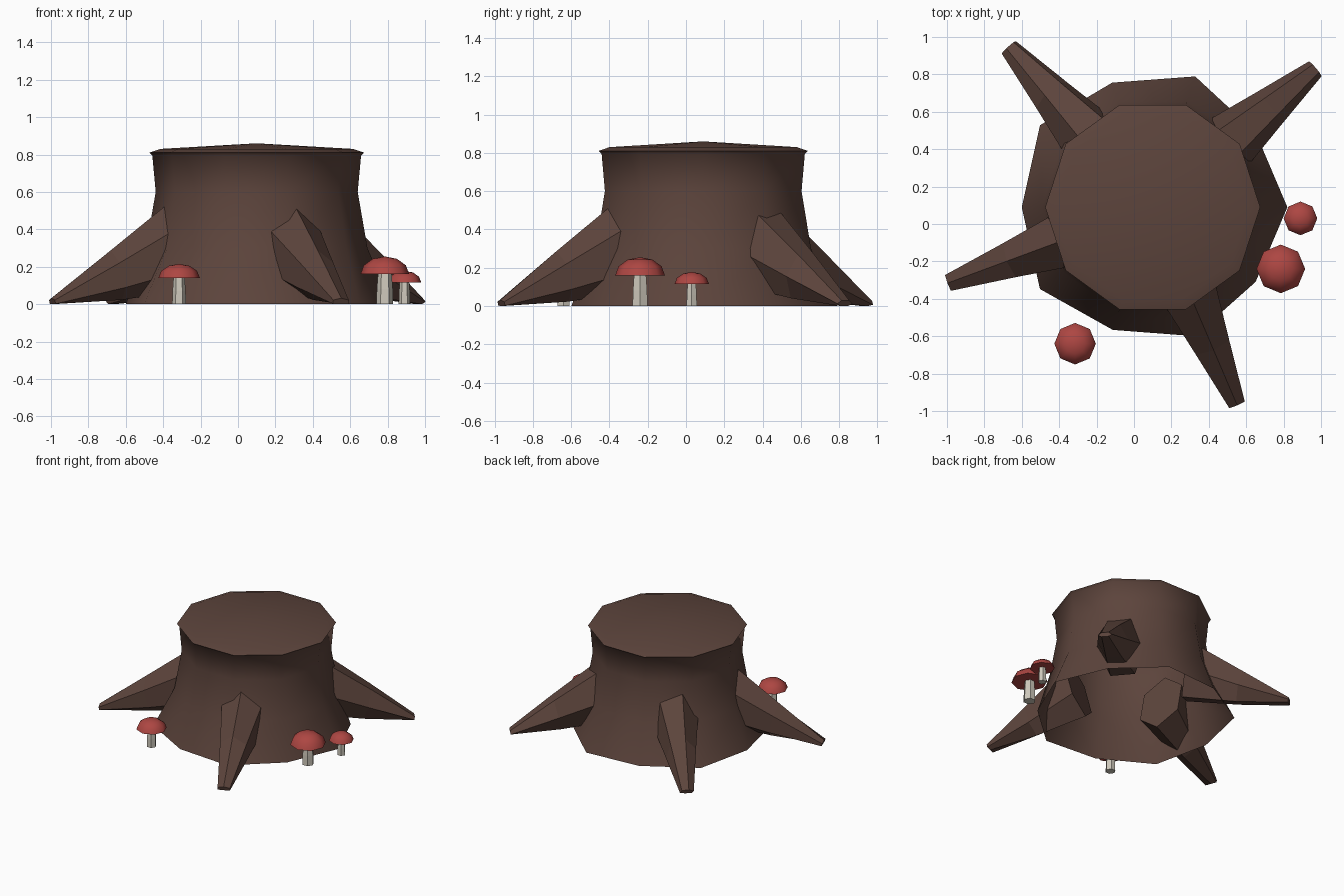
import bpy, bmesh, math

if "Cube" in bpy.data.objects:
    bpy.data.objects.remove(bpy.data.objects["Cube"])

CX, CY = 0.10, 0.09  # stump centre


def material(name, color):
    m = bpy.data.materials.new(name)
    m.diffuse_color = (*color, 1)
    m.use_nodes = True
    m.node_tree.nodes["Principled BSDF"].inputs["Base Color"].default_value = m.diffuse_color
    return m


bark = material("bark_brown", (0.108, 0.058, 0.045))
red = material("cap_red", (0.42, 0.062, 0.055))
cream = material("stem_cream", (0.62, 0.58, 0.50))


def loft(name, rings, mat, cap_start=True, cap_end=True, smooth=None):
    """Skin a list of equal-length point rings into one object."""
    bm = bmesh.new()
    loops = [[bm.verts.new(p) for p in ring] for ring in rings]
    n = len(loops[0])
    for a, b in zip(loops, loops[1:]):
        for i in range(n):
            j = (i + 1) % n
            bm.faces.new((a[i], a[j], b[j], b[i]))
    if cap_start:
        bm.faces.new(loops[0][::-1])
    if cap_end:
        bm.faces.new(loops[-1])
    bmesh.ops.remove_doubles(bm, verts=bm.verts, dist=0.0005)
    bmesh.ops.recalc_face_normals(bm, faces=bm.faces)
    me = bpy.data.meshes.new(name)
    bm.to_mesh(me)
    bm.free()
    me.materials.append(mat)
    ob = bpy.data.objects.new(name, me)
    bpy.context.collection.objects.link(ob)
    if smooth:
        bpy.ops.object.select_all(action='DESELECT')
        bpy.context.view_layer.objects.active = ob
        ob.select_set(True)
        bpy.ops.object.shade_smooth_by_angle(angle=math.radians(smooth))
    return ob


def ring(x, y, z, radii):
    n = len(radii)
    return [(x + r * math.cos(i * math.tau / n), y + r * math.sin(i * math.tau / n), z)
            for i, r in enumerate(radii)]


# Stump: uneven flared base, waist, small lip and shallow crown; open underneath
base = [0.72, 0.68, 0.735, 0.70, 0.745, 0.70, 0.745, 0.69, 0.725, 0.68]
profile = [(0.30, 0.592), (0.60, 0.54), (0.795, 0.558), (0.81, 0.575), (0.83, 0.515), (0.86, 0.0)]
rings = [ring(CX, CY, 0, base)]
rings += [ring(CX, CY, z, [r] * 10) for z, r in profile]
loft("stump", rings, bark, cap_start=False, cap_end=False, smooth=45)


# Roots: tapering six-sided spurs lying down on the ground
def root(name, angle, reach, roll):
    a = math.radians(angle)
    sections = []
    # distance from centre, middle height, half width, half height
    for d, zc, hw, hh in ((0.43, 0.315, 0.18, 0.235), (0.80, 0.155, 0.112, 0.132),
                          (reach, 0.012, 0.052, 0.02)):
        pts = []
        for i in range(6):
            t = math.radians(90 + roll + 60 * i)
            s, u = hw * math.cos(t), hh * math.sin(t)
            out = d + u * 0.25
            pts.append((CX + out * math.cos(a) - s * math.sin(a),
                        CY + out * math.sin(a) + s * math.cos(a), max(0, zc + u)))
        sections.append(pts)
    loft(name, sections, bark)


root("left_root", 200.3, 1.165, 0)
root("front_root", 293.1, 1.147, 0)
root("back_right_root", 40.4, 1.142, 30)
root("back_left_root", 132, 1.15, -15)


# Mushrooms: faceted domed cap on a six-sided stem
def mushroom(name, x, y, r, z0, z1, stem):
    loft(name + "_stem", [ring(x, y, 0, [stem] * 6), ring(x, y, z0 * 0.5, [stem * 0.95] * 6),
                          ring(x, y, z0 + 0.01, [stem * 0.8] * 6)], cream)
    dome = [ring(x, y, z0 + (z1 - z0) * math.sin(math.radians(t)),
                 [r * math.cos(math.radians(t))] * 8) for t in (0, 30, 60)]
    dome.append(ring(x, y, z1, [0] * 8))
    loft(name + "_cap", dome, red, cap_end=False, smooth=50)


mushroom("large_mushroom", 0.785, -0.24, 0.13, 0.16, 0.255, 0.045)
mushroom("small_mushroom", 0.89, 0.03, 0.09, 0.115, 0.178, 0.031)
mushroom("front_mushroom", -0.315, -0.64, 0.111, 0.14, 0.215, 0.037)
